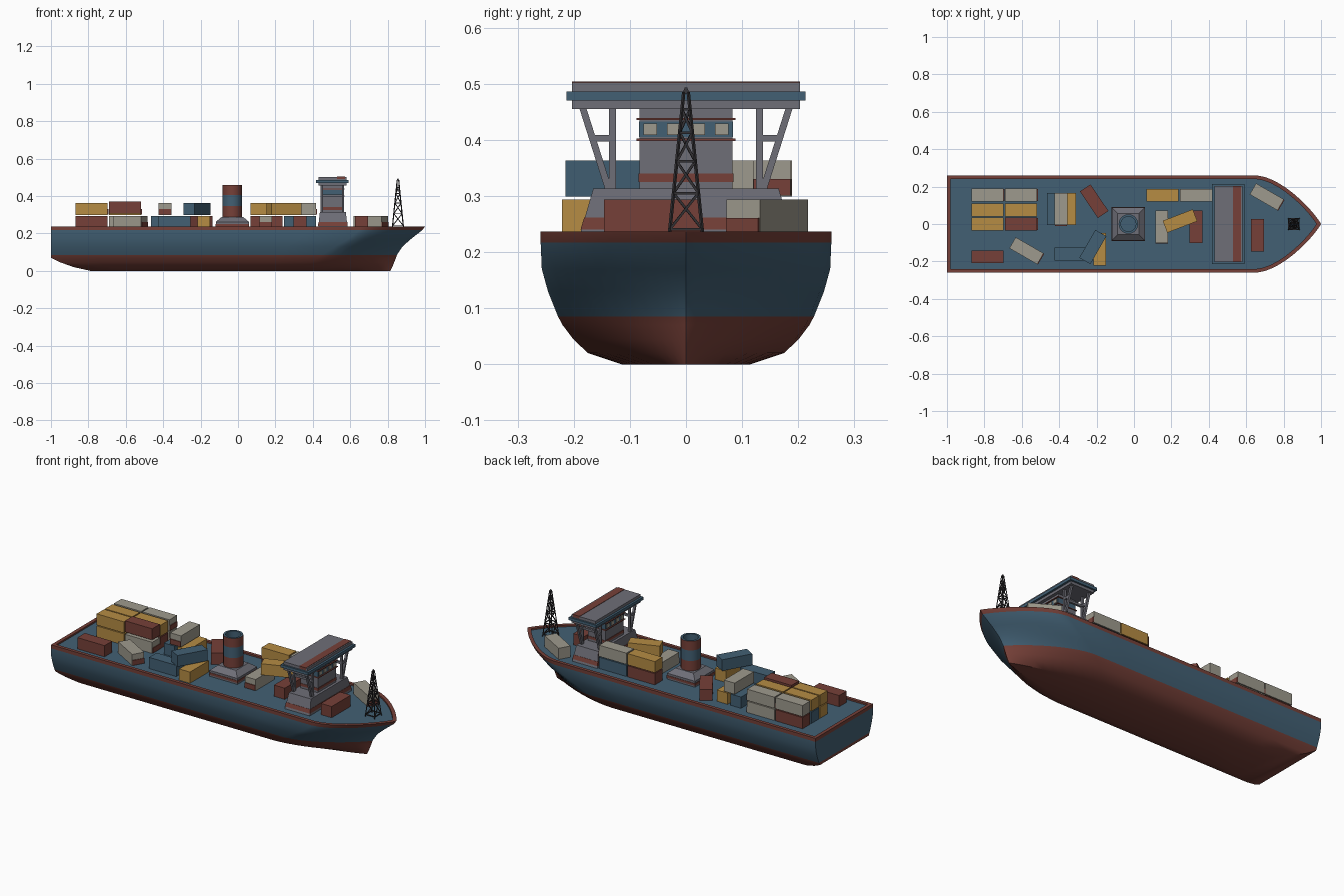
import bpy, bmesh, math
from mathutils import Vector, Matrix

if "Cube" in bpy.data.objects:
    bpy.data.objects.remove(bpy.data.objects["Cube"])


def make_mat(name, rgb):
    lin = [((c / 255 + 0.055) / 1.055) ** 2.4 for c in rgb]
    m = bpy.data.materials.new(name)
    m.diffuse_color = (*lin, 1)
    m.use_nodes = True
    m.node_tree.nodes["Principled BSDF"].inputs["Base Color"].default_value = m.diffuse_color
    return m


MATS = {k: make_mat(n, c) for k, n, c in [
    ("blue", "sea blue", (66, 96, 116)), ("red", "rust red", (118, 64, 56)),
    ("tan", "ochre", (182, 140, 68)), ("cream", "pale grey cream", (158, 154, 141)),
    ("grey", "steel grey", (110, 110, 119)), ("dark", "dark iron", (52, 50, 53))]}


def finish(name, bm, mats, smooth=None):
    bmesh.ops.recalc_face_normals(bm, faces=bm.faces[:])
    me = bpy.data.meshes.new(name)
    bm.to_mesh(me)
    bm.free()
    for m in mats:
        me.materials.append(MATS[m])
    ob = bpy.data.objects.new(name, me)
    bpy.context.collection.objects.link(ob)
    if smooth:
        bpy.ops.object.select_all(action='DESELECT')
        ob.select_set(True)
        bpy.context.view_layer.objects.active = ob
        bpy.ops.object.shade_smooth_by_angle(angle=math.radians(smooth))
    return ob


def box(name, mat, x, y, z, taper=(1, 1)):
    """Box from (min, max) ranges, with the top scaled by taper."""
    bm = bmesh.new()
    bmesh.ops.create_cube(bm, size=1)
    for v in bm.verts:
        t = taper if v.co.z > 0 else (1, 1)
        v.co = Vector(((x[0] + x[1]) / 2 + v.co.x * (x[1] - x[0]) * t[0],
                       (y[0] + y[1]) / 2 + v.co.y * (y[1] - y[0]) * t[1],
                       (z[0] + z[1]) / 2 + v.co.z * (z[1] - z[0])))
    return finish(name, bm, [mat])


def beams(name, mat, pairs, r):
    """Square bars between pairs of points, as one object."""
    bm = bmesh.new()
    for a, b in pairs:
        a, b = Vector(a), Vector(b)
        d = b - a
        rot = d.to_track_quat('Z', 'Y').to_matrix().to_4x4()
        m = Matrix.Translation((a + b) / 2) @ rot @ Matrix.Diagonal((2 * r, 2 * r, d.length, 1))
        bmesh.ops.create_cube(bm, size=1, matrix=m)
    return finish(name, bm, [mat])


def skin(bm, rings, mats):
    """Bridge closed rings of points, one material per band; return the vertex rings."""
    vr = [[bm.verts.new(p) for p in ring] for ring in rings]
    n = len(vr[0])
    for a, b, m in zip(vr, vr[1:], mats):
        for i in range(n):
            f = bm.faces.new((a[i], a[(i + 1) % n], b[(i + 1) % n], b[i]))
            f.material_index = m
    return vr


# Hull: stacked waterlines (z, stern x, bow x, half width, start of bow curve)
def waterline(z, xs, xb, w, e):
    pts = [(xs + (e - xs) * i / 6, w) for i in range(6)]
    for i in range(14):
        s = math.sin(i / 13 * math.pi / 2)
        pts.append((e + (xb - e) * s, w * (1 - s ** 1.6) ** 0.9 if i < 13 else 0))
    return [(x, y, z) for x, y in pts] + [(x, -y, z) for x, y in pts[-2::-1]]


levels = [(0, -.79, .815, .115, .3), (.02, -.88, .825, .175, .35), (.045, -.95, .835, .201, .39),
          (.07, -1, .845, .22, .43), (.085, -1, .85, .228, .45), (.13, -1, .88, .246, .52),
          (.17, -1, .925, .257, .59), (.217, -1, .985, .259, .65),
          (.237, -1, 1, .259, .66), (.237, -.98, .975, .24, .655), (.228, -.98, .975, .24, .655)]
bm = bmesh.new()
vr = skin(bm, [waterline(*l) for l in levels], [1] * 4 + [0] * 3 + [1] * 3)
bm.faces.new(vr[0]).material_index = 1
bm.faces.new(vr[-1]).material_index = 0
finish("hull", bm, ["blue", "red"], 30)

# Funnel on a stepped base
FX = -.03
box("funnel_base", "grey", (FX - .088, FX + .088), (-.088, .088), (.228, .262))
box("funnel_base_stripe", "red", (FX - .09, FX + .09), (-.09, .09), (.237, .25))
box("funnel_base_top", "grey", (FX - .088, FX + .088), (-.088, .088), (.262, .288), (.65, .65))
profile = [(.052, .285), (.052, .345), (.052, .405), (.052, .458), (.04, .458), (.04, .36)]
bm = bmesh.new()
vr = skin(bm, [[(FX + r * math.cos(a * math.tau / 24), r * math.sin(a * math.tau / 24), z)
                for a in range(24)] for r, z in profile], [0, 1, 0, 1, 1])
bm.faces.new(vr[-1]).material_index = 1
finish("funnel", bm, ["red", "blue"], 40)

# Bridge: base, tower, window band, roof
box("bridge_base", "grey", (.428, .586), (-.19, .19), (.228, .313), (.88, .87))
box("bridge_base_stripe", "red", (.428, .586), (-.188, .188), (.24, .262), (.975, .965))
box("bridge_tower", "grey", (.452, .562), (-.083, .083), (.31, .456))
box("tower_stripe", "red", (.45, .564), (-.085, .085), (.325, .34))
box("window_band", "blue", (.45, .564), (-.084, .084), (.405, .433))
for z in (.4, .437):
    box("tower_ledge", "red", (.445, .569), (-.088, .088), (z - .002, z + .002))
for y in (-.064, -.022, .022, .064):
    box("bridge_window", "cream", (.447, .567), (y - .012, y + .012), (.409, .429))
box("roof", "grey", (.43, .58), (-.203, .203), (.455, .502))
box("roof_band", "blue", (.418, .592), (-.213, .213), (.47, .486))
box("roof_stripe", "red", (.53, .572), (-.2035, .2035), (.49, .504))

# V-shaped roof supports, mirrored on both sides
bars = []
for s in (-1, 1):
    for x in (.448, .562):
        bars += [((x, s * .131, .3), (x, s * .131, .457)),
                 ((x, s * .138, .312), (x, s * .184, .457)),
                 ((x, s * .131, .403), (x, s * .166, .403))]
    bars.append(((.448, s * .131, .403), (.562, s * .131, .403)))
beams("roof_supports", "grey", bars, .006)

# Lattice mast at the bow
MX, B, T, Z0, Z1 = .855, .03, .004, .228, .485


def corner(k, t):
    r = B + (T - B) * t
    sx, sy = [(1, 1), (-1, 1), (-1, -1), (1, -1)][k % 4]
    return (MX + sx * r, sy * r, Z0 + (Z1 - Z0) * t)


bars = [(corner(k, 0), corner(k, 1)) for k in range(4)]
steps = [.05, .3, .52, .72, .88]
for k in range(4):
    bars += [(corner(k, t), corner(k + 1, t)) for t in steps]
    bars += [(corner(k + i % 2, a), corner(k + 1 - i % 2, b))
             for i, (a, b) in enumerate(zip(steps, steps[1:]))]
beams("mast", "dark", bars, .0022)
box("mast_cap", "dark", (MX - .006, MX + .006), (-.006, .006), (.483, .493), (.4, .4))


# Containers; the cream ones have a red lower door panel on one end
def container(col, x, y, tier, ang=0, lift=0):
    z = (.23 if tier == 1 else .299) + lift
    obs = [box("container", col, (-.086, .086), (-.034, .034), (0, .064))]
    if col == "cream":
        obs.append(box("container_door", "red", (.084, .09), (-.033, .033), (.002, .031)))
    for o in obs:
        o.location = (x, y, z)
        o.rotation_euler.z = math.radians(ang)


# stern stack, two tiers
for y, low, high in [(.155, ("red", "cream"), ("cream", "cream")),
                     (.075, ("blue", "red"), ("tan", "tan")),
                     (0, ("tan", "cream"), ("tan", "red"))]:
    for x, a, b in zip((-.783, -.604), low, high):
        container(a, x, y, 1)
        container(b, x, y, 2, 0, .008 if b == "red" else 0)

# loose containers along the deck
for c in [("red", -.783, -.175, 1), ("cream", -.575, -.143, 1, -30),
          ("blue", -.43, .08, 1, 90), ("tan", -.345, .08, 1, 90), ("cream", -.39, .08, 2, -90),
          ("blue", -.34, -.16, 1), ("tan", -.183, -.135, 1, 90), ("blue", -.22, -.123, 2, 60),
          ("red", -.213, .122, 1, -56),
          ("red", .152, .153, 1), ("tan", .152, .153, 2),
          ("blue", .332, .153, 1), ("cream", .332, .153, 2),
          ("cream", .148, -.015, 1, -90), ("red", .332, -.015, 1, 90), ("tan", .246, .016, 2, 21),
          ("red", .66, -.06, 1, 90), ("cream", .71, .145, 1, -30)]:
    container(*c)
